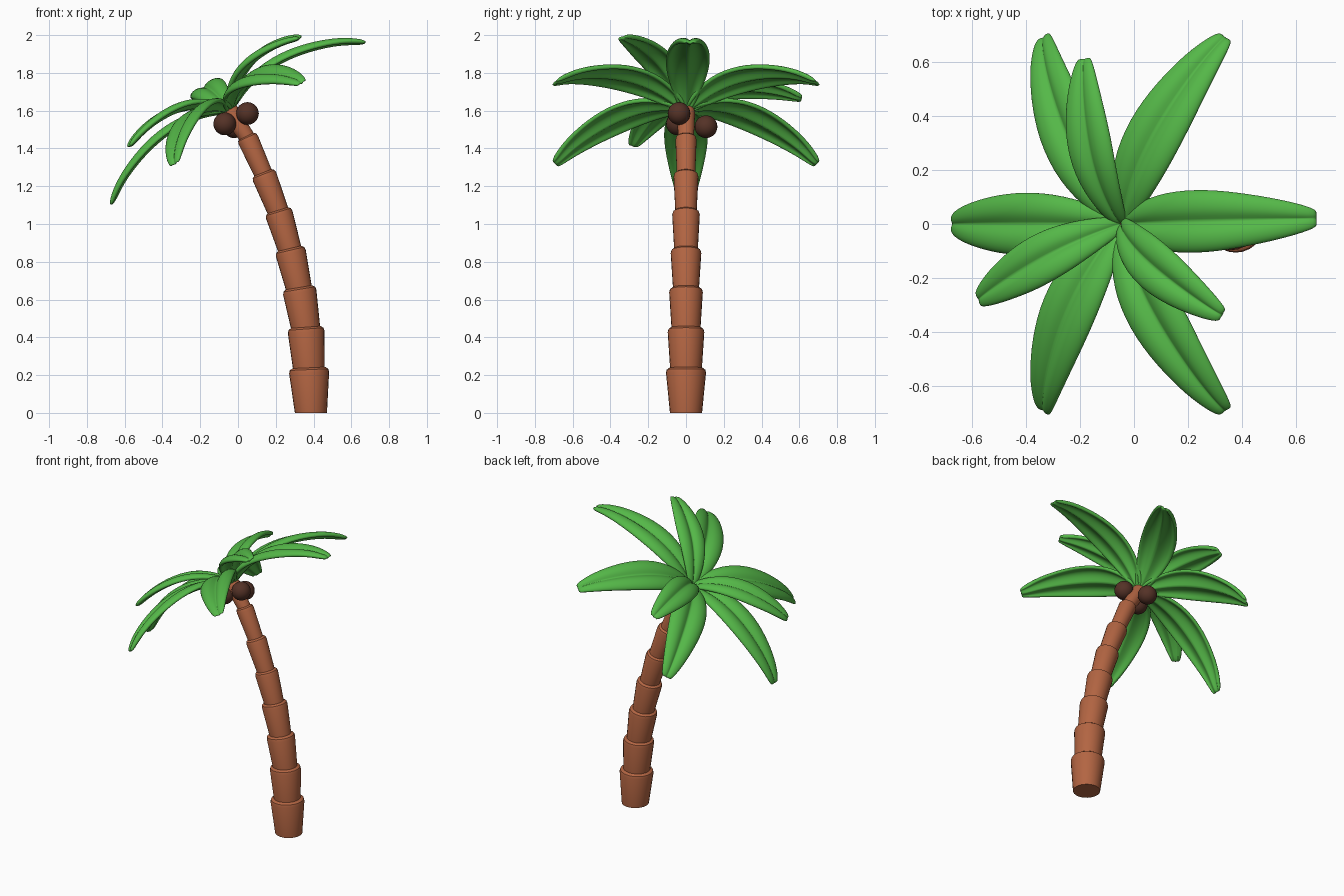
import bpy, bmesh
from math import radians, sin, cos, pi
from mathutils import Matrix, Vector

if "Cube" in bpy.data.objects:
    bpy.data.objects.remove(bpy.data.objects["Cube"])


def material(name, rgb):
    m = bpy.data.materials.new(name)
    m.diffuse_color = (*rgb, 1)
    m.use_nodes = True
    m.node_tree.nodes["Principled BSDF"].inputs["Base Color"].default_value = m.diffuse_color
    return m


BARK = material("bark", (0.45, 0.13, 0.055))
LEAF = material("leaf", (0.09, 0.48, 0.065))
NUT = material("nut", (0.09, 0.032, 0.02))


def add_object(name, mesh, mat):
    ob = bpy.data.objects.new(name, mesh)
    bpy.context.collection.objects.link(ob)
    if not mesh.materials:
        mesh.materials.append(mat)
    return ob


# Trunk: stacked flaring segments along a leaning curve
joints = [(0.386, 0), (0.376, 0.225), (0.36, 0.44), (0.325, 0.65), (0.277, 0.857),
          (0.215, 1.06), (0.137, 1.26), (0.05, 1.455), (-0.045, 1.60)]
low_r = [0.085, 0.082, 0.075, 0.067, 0.061, 0.055, 0.048, 0.041]
top_r = [0.106, 0.097, 0.089, 0.081, 0.073, 0.066, 0.056, 0.048]
SIDES = 24
for i, (rb, rt) in enumerate(zip(low_r, top_r)):
    a, b = (Vector((x, 0, z)) for x, z in joints[i:i + 2])
    axis = (b - a).normalized()
    side = Vector((axis.z, 0, -axis.x))
    if i == 0:
        base_axes = Vector((1, 0, 0))
    else:
        base_axes = side
        a -= axis * 0.02
    bm = bmesh.new()
    rings = []
    for c, r, s in ((a, rb, base_axes), (b - axis * 0.012, rt, side),
                    (b + axis * 0.004, rt - 0.004, side), (b + axis * 0.014, rt - 0.018, side)):
        rings.append([bm.verts.new(c + s * r * cos(2 * pi * k / SIDES)
                                   + Vector((0, r * sin(2 * pi * k / SIDES), 0)))
                      for k in range(SIDES)])
    for p, q in zip(rings, rings[1:]):
        for k in range(SIDES):
            n = (k + 1) % SIDES
            bm.faces.new((p[k], p[n], q[n], q[k]))
    bm.faces.new(rings[0][::-1])
    bm.faces.new(rings[-1])
    me = bpy.data.meshes.new(f"trunk_segment_{i + 1}")
    bm.to_mesh(me)
    bm.free()
    ob = add_object(me.name, me, BARK)
    bpy.ops.object.select_all(action='DESELECT')
    ob.select_set(True)
    bpy.context.view_layer.objects.active = ob
    bpy.ops.object.shade_smooth_by_angle(angle=radians(40))


# Frond: arched strip with a grooved midrib, points are (reach, height, half width)
def frond_mesh(name, path):
    section = [(-1, 0.0), (-0.75, 0.23), (-0.35, 0.25), (0, 0.0),
               (0.35, 0.25), (0.75, 0.23), (1, 0.0)]
    bm = bmesh.new()
    crease = bm.edges.layers.float.new("crease_edge")
    rows = []
    for i, (r, h, w) in enumerate(path):
        p, q = path[max(i - 1, 0)], path[min(i + 1, len(path) - 1)]
        t = Vector((q[0] - p[0], 0, q[1] - p[1])).normalized()
        up = Vector((-t.z, 0, t.x))
        rows.append([bm.verts.new(Vector((r, w * s, h)) + up * w * lift) for s, lift in section])
    for p, q in zip(rows, rows[1:]):
        for k in range(len(section) - 1):
            bm.faces.new((p[k], q[k], q[k + 1], p[k + 1])).smooth = True
        bm.edges.get((p[3], q[3]))[crease] = 0.7
    me = bpy.data.meshes.new(name)
    bm.to_mesh(me)
    bm.free()
    return me


large = frond_mesh("large_frond", [
    (0.0, 0.07, 0.025), (0.10, 0.125, 0.072), (0.25, 0.16, 0.113), (0.42, 0.152, 0.118),
    (0.58, 0.11, 0.095), (0.71, 0.055, 0.065), (0.80, -0.01, 0.03)])
small = frond_mesh("small_frond", [
    (0.0, 0.08, 0.022), (0.08, 0.155, 0.06), (0.20, 0.218, 0.09), (0.33, 0.24, 0.095),
    (0.45, 0.238, 0.077), (0.55, 0.222, 0.052), (0.62, 0.20, 0.025)])

# Crown: six long fronds and three short upper ones around the leaning trunk axis
crown = Matrix.Translation((0, 0, 1.535)) @ Matrix.Rotation(radians(-32.5), 4, 'Y')
for mesh, label, angles in ((large, "large_frond", (1.5, 60, 120, 180, 240, 300)),
                            (small, "small_frond", (98, 207, 327))):
    for n, ang in enumerate(angles, 1):
        ob = add_object(f"{label}_{n}", mesh, LEAF)
        ob.matrix_world = crown @ Matrix.Rotation(radians(ang), 4, 'Z')
        sol = ob.modifiers.new("thickness", 'SOLIDIFY')
        sol.thickness, sol.offset = 0.026, 0
        sub = ob.modifiers.new("smooth", 'SUBSURF')
        sub.levels = sub.render_levels = 2

# Coconuts under the crown
for n, loc in enumerate(((0.05, -0.037, 1.585), (-0.07, -0.045, 1.53), (-0.02, 0.106, 1.515)), 1):
    bm = bmesh.new()
    bmesh.ops.create_uvsphere(bm, u_segments=24, v_segments=16, radius=0.06)
    for f in bm.faces:
        f.smooth = True
    me = bpy.data.meshes.new(f"coconut_{n}")
    bm.to_mesh(me)
    bm.free()
    add_object(me.name, me, NUT).location = loc
